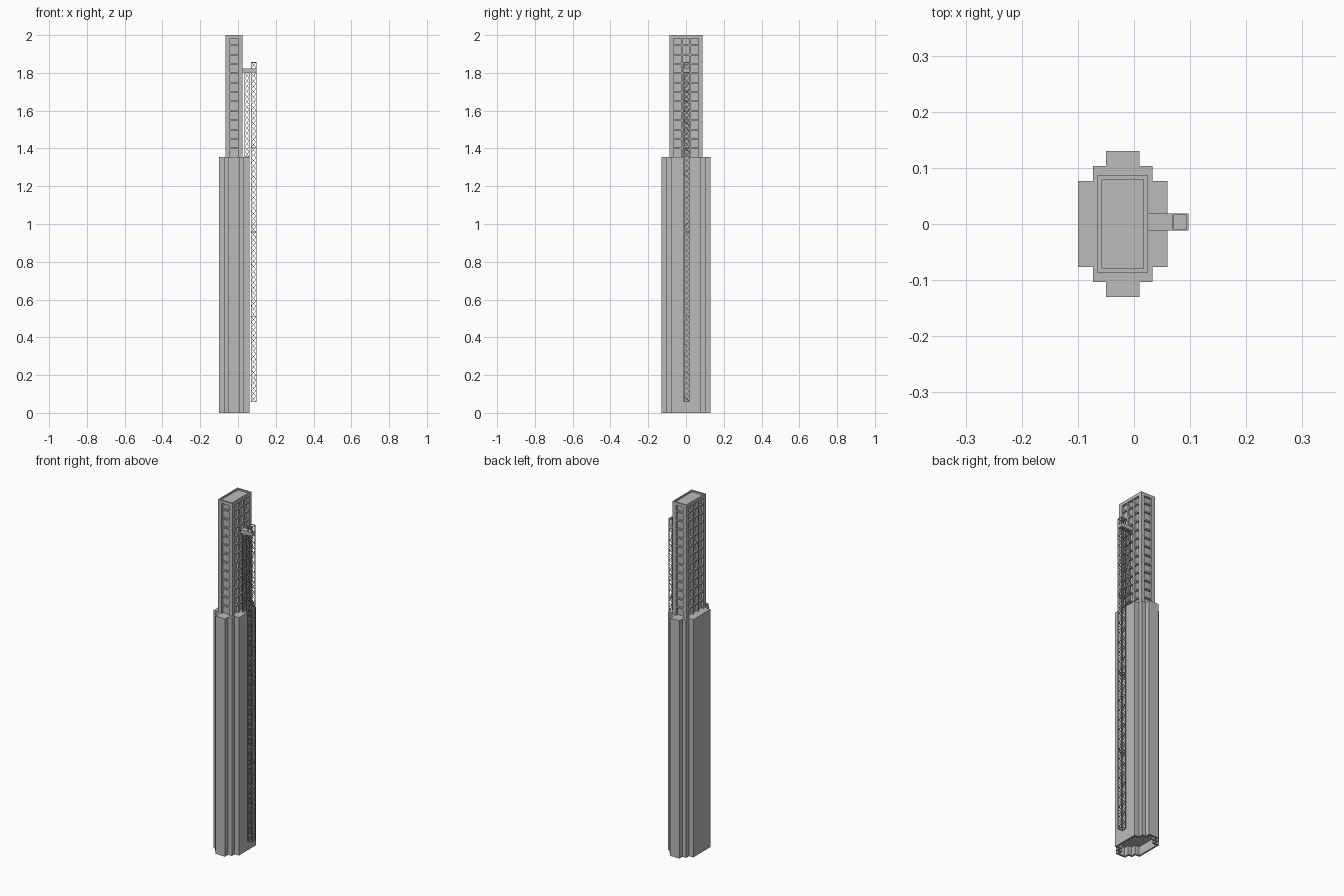
import bpy, bmesh
from mathutils import Vector

if "Cube" in bpy.data.objects:
    bpy.data.objects.remove(bpy.data.objects["Cube"])

grey = bpy.data.materials.new("concrete_grey")
grey.diffuse_color = (0.5, 0.5, 0.5, 1)
grey.use_nodes = True
grey.node_tree.nodes["Principled BSDF"].inputs["Base Color"].default_value = grey.diffuse_color


def finish(name, bm):
    bmesh.ops.recalc_face_normals(bm, faces=bm.faces)
    me = bpy.data.meshes.new(name)
    bm.to_mesh(me)
    bm.free()
    me.materials.append(grey)
    ob = bpy.data.objects.new(name, me)
    bpy.context.collection.objects.link(ob)
    return ob


def box(bm, x0, x1, y0, y1, z0, z1):
    vs = bmesh.ops.create_cube(bm, size=1)["verts"]
    for v in vs:
        v.co = Vector(((x0 + x1) / 2 + v.co.x * (x1 - x0),
                       (y0 + y1) / 2 + v.co.y * (y1 - y0),
                       (z0 + z1) / 2 + v.co.z * (z1 - z0)))


def strut(bm, a, b, w=0.002):
    a, b = Vector(a), Vector(b)
    d = b - a
    vs = bmesh.ops.create_cube(bm, size=1)["verts"]
    rot = d.to_track_quat('Z', 'Y')
    for v in vs:
        p = Vector((v.co.x * w, v.co.y * w, v.co.z * d.length))
        v.co = rot @ p + (a + b) / 2


CX = -0.02  # tower centre line in x

# Lower tower: stepped outline, hollow and open at the base
STEPS = [(0.08, 0.077), (0.053, 0.103), (0.03, 0.13)]
LOW_TOP = 1.355


def outline(t):
    s = [(x - t, y - t) for x, y in STEPS]
    q = []
    for i, (x, y) in enumerate(s):
        q.append((x, y))
        if i < 2:
            q.append((s[i + 1][0], y))
    pts = q + [(-x, y) for x, y in reversed(q)]
    return pts + [(-x, -y) for x, y in pts]


def ring(bm, t, z):
    return [bm.verts.new((CX + x, y, z)) for x, y in outline(t)]


bm = bmesh.new()
WALL, CEILING = 0.01, 0.05
rings = [ring(bm, 0, LOW_TOP), ring(bm, 0, 0), ring(bm, WALL, 0), ring(bm, WALL, CEILING)]
for r0, r1 in zip(rings, rings[1:]):
    n = len(r0)
    for i in range(n):
        j = (i + 1) % n
        bm.faces.new((r0[i], r0[j], r1[j], r1[i]))
bm.faces.new(rings[0])
bm.faces.new(rings[-1])
finish("lower_tower", bm)

# Upper tower frame: recessed core, columns, floor slabs and roof rim
HX, HY, TOP = 0.045, 0.087, 2.0
COL, RECESS, FLOORS = 0.022, 0.014, 13
X0, X1 = CX - HX, CX + HX

bm = bmesh.new()
box(bm, X0 + RECESS, X1 - RECESS, -HY + RECESS, HY - RECESS, LOW_TOP, TOP - 0.01)
finish("upper_core", bm)

bm = bmesh.new()
for xa, xb in ((X0, X0 + COL), (X1 - COL, X1)):
    for ya, yb in ((-HY, -HY + COL), (HY - COL, HY)):
        box(bm, xa, xb, ya, yb, LOW_TOP, TOP - 0.01)
# slim columns that split the long sides into three bays
for y in (-0.022, 0.022):
    for xa, xb in ((X0 + 0.002, X0 + RECESS + 0.001), (X1 - RECESS - 0.001, X1 - 0.002)):
        box(bm, xa, xb, y - 0.005, y + 0.005, LOW_TOP, TOP - 0.01)
finish("upper_columns", bm)

bm = bmesh.new()
pitch = (TOP - LOW_TOP) / FLOORS
for i in range(1, FLOORS):
    z = LOW_TOP + pitch * i
    box(bm, X0 + 0.003, X1 - 0.003, -HY + 0.003, HY - 0.003, z - 0.008, z)
finish("floor_slabs", bm)

bm = bmesh.new()
RIM, RIM_LOW = 0.008, TOP - 0.018
box(bm, X0, X1, -HY, -HY + RIM, RIM_LOW, TOP)
box(bm, X0, X1, HY - RIM, HY, RIM_LOW, TOP)
box(bm, X0, X0 + RIM, -HY + RIM, HY - RIM, RIM_LOW, TOP)
box(bm, X1 - RIM, X1, -HY + RIM, HY - RIM, RIM_LOW, TOP)
box(bm, X0 + RIM, X1 - RIM, -HY + RIM, HY - RIM, RIM_LOW, TOP - 0.008)
finish("roof_rim", bm)


# Lattice masts beside the tower
def mast(name, x0, x1, y0, y1, z0, z1, bays, section):
    bm = bmesh.new()
    c = [(x0, y0), (x1, y0), (x1, y1), (x0, y1)]
    h = (z1 - z0) / bays
    for x, y in c:
        strut(bm, (x, y, z0), (x, y, z1), 0.003)
    for k in range(4):
        a, b = c[k], c[(k + 1) % 4]
        for i in range(bays):
            za, zb = z0 + i * h, z0 + (i + 1) * h
            p, q = (a, b) if i % 2 == 0 else (b, a)
            strut(bm, (*p, za), (*q, zb))
        # horizontal frames at the section joints
        for i in range(0, bays + 1, section):
            strut(bm, (*a, z0 + i * h), (*b, z0 + i * h), 0.003)
    return finish(name, bm)


mast("outer_mast", 0.0695, 0.0955, -0.0105, 0.0175, 0.06, 1.855, 64, 16)
mast("inner_mast", 0.036, 0.06, -0.0105, 0.0175, LOW_TOP, 1.80, 16, 16)

# Platform that ties the masts to the upper tower
bm = bmesh.new()
box(bm, X1 - 0.002, 0.097, -0.012, 0.019, 1.802, 1.822)
finish("mast_platform", bm)
